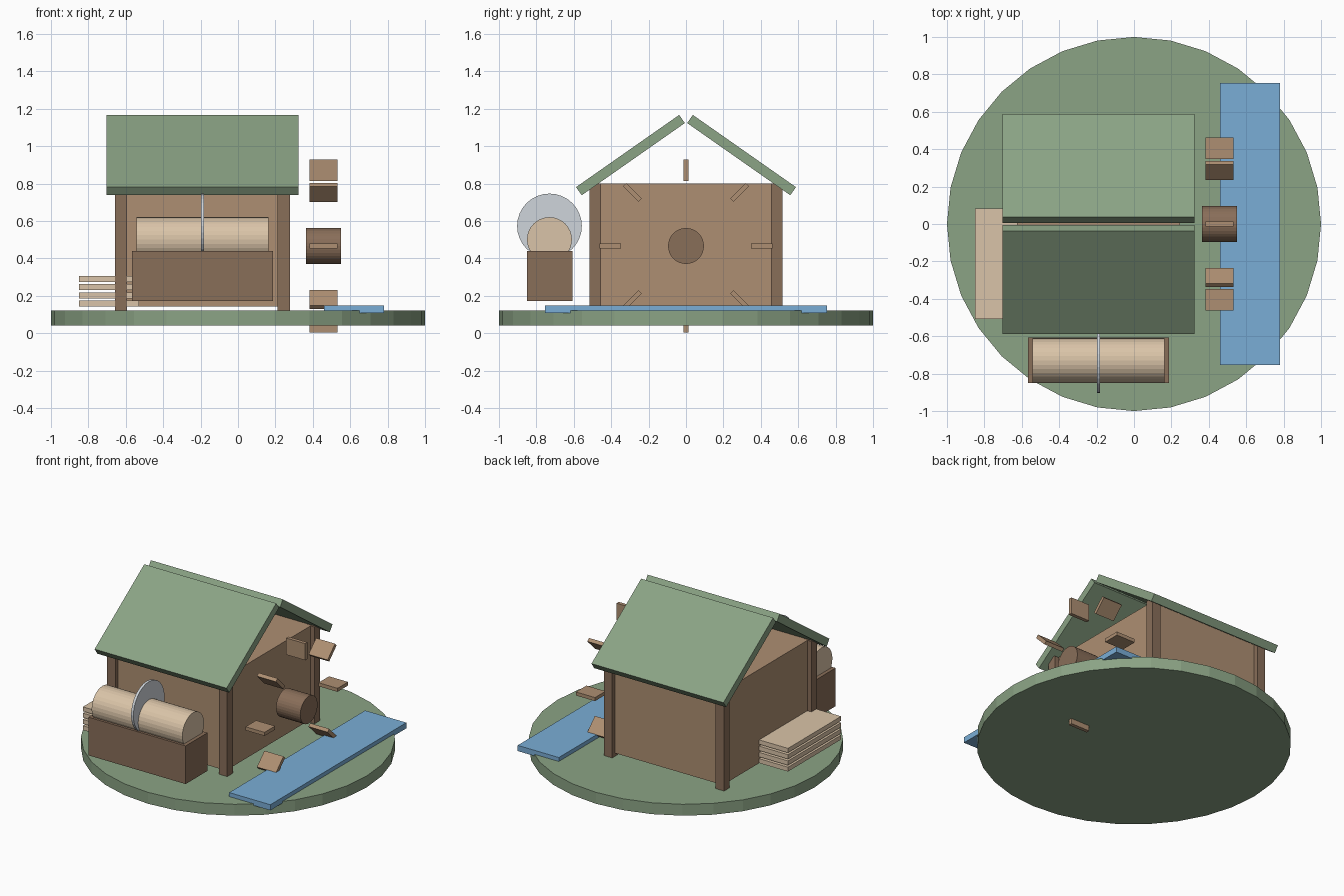
import bpy
from math import radians, sin, cos, pi

cube = bpy.data.objects.get("Cube")
if cube:
    bpy.data.objects.remove(cube, do_unlink=True)


def material(name, rgb):
    """Flat material from an 8-bit display colour, converted to linear."""
    col = [((c / 255 + 0.055) / 1.055) ** 2.4 for c in rgb] + [1]
    m = bpy.data.materials.new(name)
    m.use_nodes = True
    m.diffuse_color = col
    m.node_tree.nodes["Principled BSDF"].inputs["Base Color"].default_value = col
    return m


green = material("moss green", (139, 163, 133))
wall_brown = material("wall brown", (174, 143, 114))
dark_brown = material("dark timber", (137, 110, 89))
pale_wood = material("pale cut wood", (218, 196, 168))
water_blue = material("water blue", (122, 174, 214))
steel = material("saw steel", (207, 213, 219))


def finish(name, mat):
    ob = bpy.context.object
    ob.name = ob.data.name = name
    ob.data.materials.append(mat)
    return ob


def box(name, mat, centre, size, tilt=0):
    """Box with a rotation about the x axis."""
    bpy.ops.mesh.primitive_cube_add(size=1, location=centre)
    ob = finish(name, mat)
    ob.scale = size
    ob.rotation_euler.x = tilt
    return ob


def disc(name, mat, centre, radius, depth, along_x=False, sides=32):
    bpy.ops.mesh.primitive_cylinder_add(vertices=sides, radius=radius, depth=depth, location=centre)
    ob = finish(name, mat)
    if along_x:
        ob.rotation_euler.y = pi / 2
    return ob


# Ground and mill stream
disc("ground", green, (0, 0, 0.08), 1, 0.08)
box("stream", water_blue, (0.62, 0, 0.128), (0.32, 1.51, 0.04))

# Mill house with corner posts and an open-gabled roof
HOUSE_X = -0.19
box("house_body", wall_brown, (HOUSE_X, 0, 0.471), (0.872, 0.97, 0.658))
for sx, xname in ((-1, "right"), (1, "left")):
    for sy, yname in ((-1, "front"), (1, "back")):
        box(f"post_{yname}_{xname}", dark_brown,
            (HOUSE_X + sx * 0.435, sy * 0.485, 0.46), (0.065, 0.062, 0.68))
for sy, yname in ((-1, "front"), (1, "back")):
    box(f"roof_{yname}", green, (HOUSE_X, sy * 0.297, 0.952),
        (1.026, 0.673, 0.053), -sy * radians(35))

# Water wheel: hub and eight radial paddles
HUB_Z = 0.466
disc("wheel_hub", dark_brown, (0.457, 0, HUB_Z), 0.096, 0.188, True)
for i in range(8):
    a = i * pi / 4
    box(f"wheel_paddle_{i + 1}", wall_brown,
        (0.457, 0.405 * cos(a), HUB_Z + 0.405 * sin(a)), (0.148, 0.117, 0.025), a)

# Saw bench with log and circular blade
box("saw_bench", dark_brown, (HOUSE_X, -0.729, 0.305), (0.756, 0.242, 0.268))
disc("log", pale_wood, (HOUSE_X, -0.73, 0.5), 0.12, 0.705, True)
disc("saw_blade", steel, (HOUSE_X, -0.73, 0.573), 0.173, 0.018, True)

# Stack of sawn planks by the wall
for i in range(4):
    box(f"plank_{i + 1}", pale_wood, (-0.69, -0.213, 0.158 + i * 0.044), (0.32, 0.59, 0.031))
